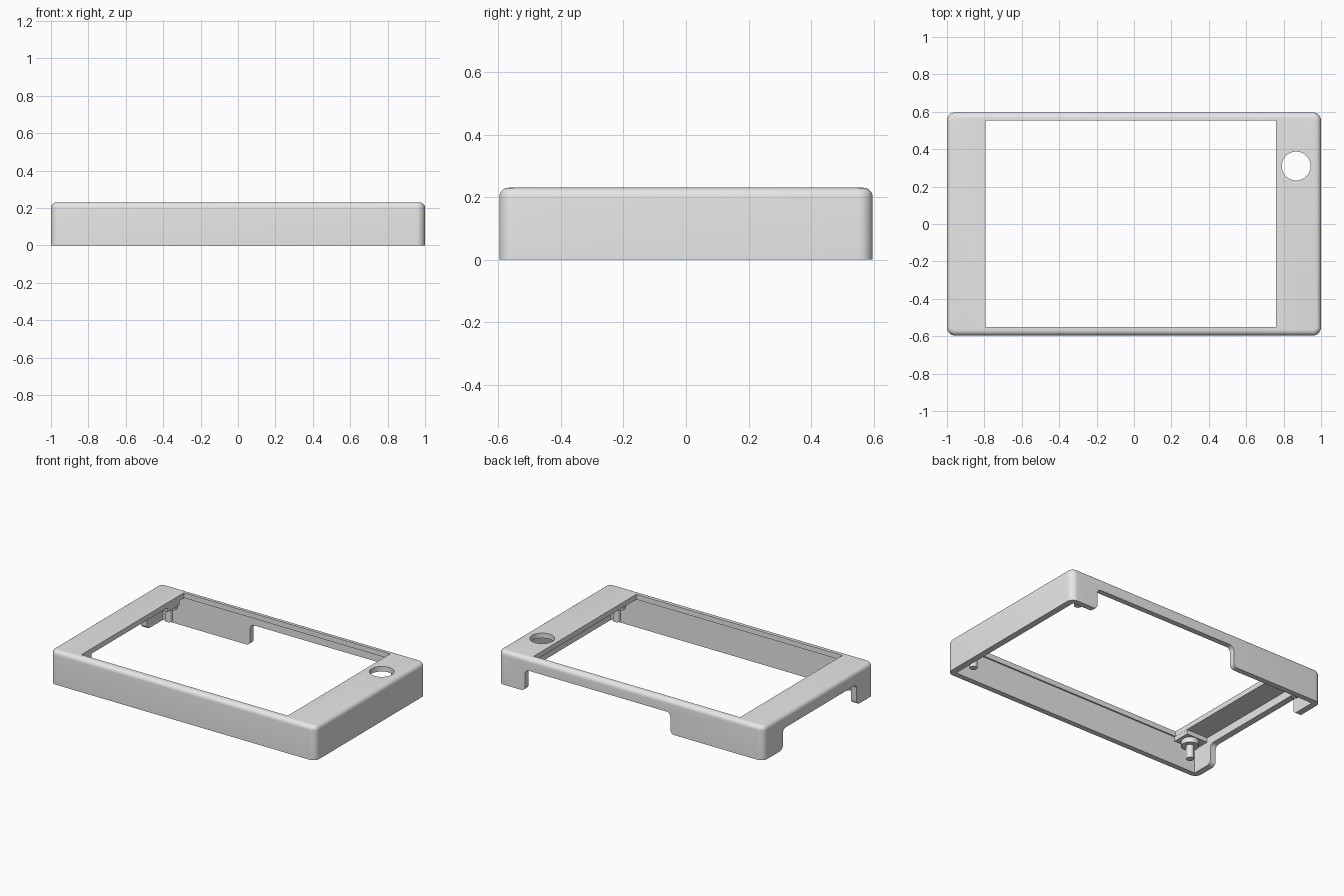
import bpy, bmesh
from math import sin, cos, pi
from mathutils import Matrix, Vector

cube = bpy.data.objects.get("Cube")
if cube:
    bpy.data.objects.remove(cube, do_unlink=True)

W, D, H = 1.0, 0.597, 0.23         # half width, half depth, height
IX, IY = 0.957, 0.56               # inner wall faces
CEIL = H - 0.035                   # underside of the top plate

grey = bpy.data.materials.new("light_grey_plastic")
grey.use_nodes = True
grey.diffuse_color = (0.8, 0.8, 0.8, 1)
grey.node_tree.nodes["Principled BSDF"].inputs["Base Color"].default_value = grey.diffuse_color


def finish(name, bm):
    bmesh.ops.recalc_face_normals(bm, faces=bm.faces)
    mesh = bpy.data.meshes.new(name)
    bm.to_mesh(mesh)
    bm.free()
    obj = bpy.data.objects.new(name, mesh)
    mesh.materials.append(grey)
    bpy.context.collection.objects.link(obj)
    return obj


def box_mesh(lo, hi):
    bm = bmesh.new()
    lo, hi = Vector(lo), Vector(hi)
    size = hi - lo
    bmesh.ops.create_cube(bm, size=1, matrix=Matrix.Translation((lo + hi) / 2) @ Matrix.Diagonal((*size, 1)))
    return bm


def box(name, lo, hi):
    return finish(name, box_mesh(lo, hi))


def cylinder(name, x, y, z0, z1, r, sides=32):
    bm = bmesh.new()
    bmesh.ops.create_cone(bm, cap_ends=True, segments=sides, radius1=r, radius2=r,
                          depth=z1 - z0, matrix=Matrix.Translation((x, y, (z0 + z1) / 2)))
    return finish(name, bm)


def slot(name, a, b, top, place, r=0.03, steps=6):
    """Opening from the floor up, with flared feet and rounded upper corners."""
    mid, half = (a + b) / 2, (b - a) / 2
    arc = [pi / 2 * i / steps for i in range(steps + 1)]
    side = [(half + r, -0.1)]
    side += [(half + r - r * sin(t), r - r * cos(t)) for t in arc]
    side += [(half - r + r * cos(t), top - r + r * sin(t)) for t in arc]
    outline = side + [(-u, v) for u, v in reversed(side)]
    bm = bmesh.new()
    face = bm.faces.new([bm.verts.new(place(mid + u, v, 0)) for u, v in outline])
    out = bmesh.ops.extrude_face_region(bm, geom=[face])
    step = Vector(place(0, 0, 1)) - Vector(place(0, 0, 0))
    bmesh.ops.translate(bm, vec=step, verts=[v for v in out["geom"] if isinstance(v, bmesh.types.BMVert)])
    return finish(name, bm)


def smooth(obj):
    bpy.ops.object.select_all(action="DESELECT")
    obj.select_set(True)
    bpy.context.view_layer.objects.active = obj
    bpy.ops.object.shade_smooth_by_angle(angle=0.6)


# Outer shell: rounded upright corners, then a rounded top rim
bm = box_mesh((-W, -D, 0), (W, D, H))
upright = [e for e in bm.edges if abs(e.verts[0].co.z - e.verts[1].co.z) > H / 2]
bmesh.ops.bevel(bm, geom=upright, offset=0.045, segments=8, profile=0.5, affect="EDGES")
rim = [e for e in bm.edges if all(v.co.z > H - 0.001 for v in e.verts)]
bmesh.ops.bevel(bm, geom=rim, offset=0.03, segments=6, profile=0.5, affect="EDGES")
shell = finish("bezel_shell", bm)

# Cavity, screen window, round button hole and cable openings
cutters = [
    box("cavity_cutter", (-IX, -IY, -0.1), (IX, IY, CEIL)),
    box("window_cutter", (-0.795, -0.55, 0.1), (0.76, 0.553, 0.4)),
    cylinder("button_hole_cutter", 0.867, 0.31, 0.1, 0.4, 0.077, 48),
    slot("back_slot_cutter", -0.3, 0.795, 0.145, lambda u, v, w: (u, 0.5 + 0.2 * w, v)),
    slot("side_slot_cutter", -0.41, 0.385, 0.14, lambda u, v, w: (-1.1 + 0.2 * w, u, v)),
]
bpy.context.view_layer.objects.active = shell
for cutter in cutters:
    cutter.hide_render = True
    mod = shell.modifiers.new("cut", "BOOLEAN")
    mod.operation, mod.solver, mod.object = "DIFFERENCE", "EXACT", cutter
    bpy.ops.object.modifier_apply(modifier=mod.name)
    bpy.data.objects.remove(cutter, do_unlink=True)
smooth(shell)

# Thickened pads under the plate beside the window
box("front_pad", (-IX, -IY, 0.165), (-0.796, -0.44, CEIL))
box("back_pad", (-IX, 0.38, 0.165), (-0.796, 0.505, CEIL))

# Four mounting posts, each a wide collar with a locating pin
for sx, side in ((-1, "right"), (1, "left")):
    for sy, end in ((-1, "front"), (1, "back")):
        x, y = 0.87 * sx, 0.5 * sy
        smooth(cylinder(f"{end}_{side}_collar", x, y, 0.13, CEIL, 0.055))
        smooth(cylinder(f"{end}_{side}_pin", x, y, 0.04, 0.13, 0.024, 24))
